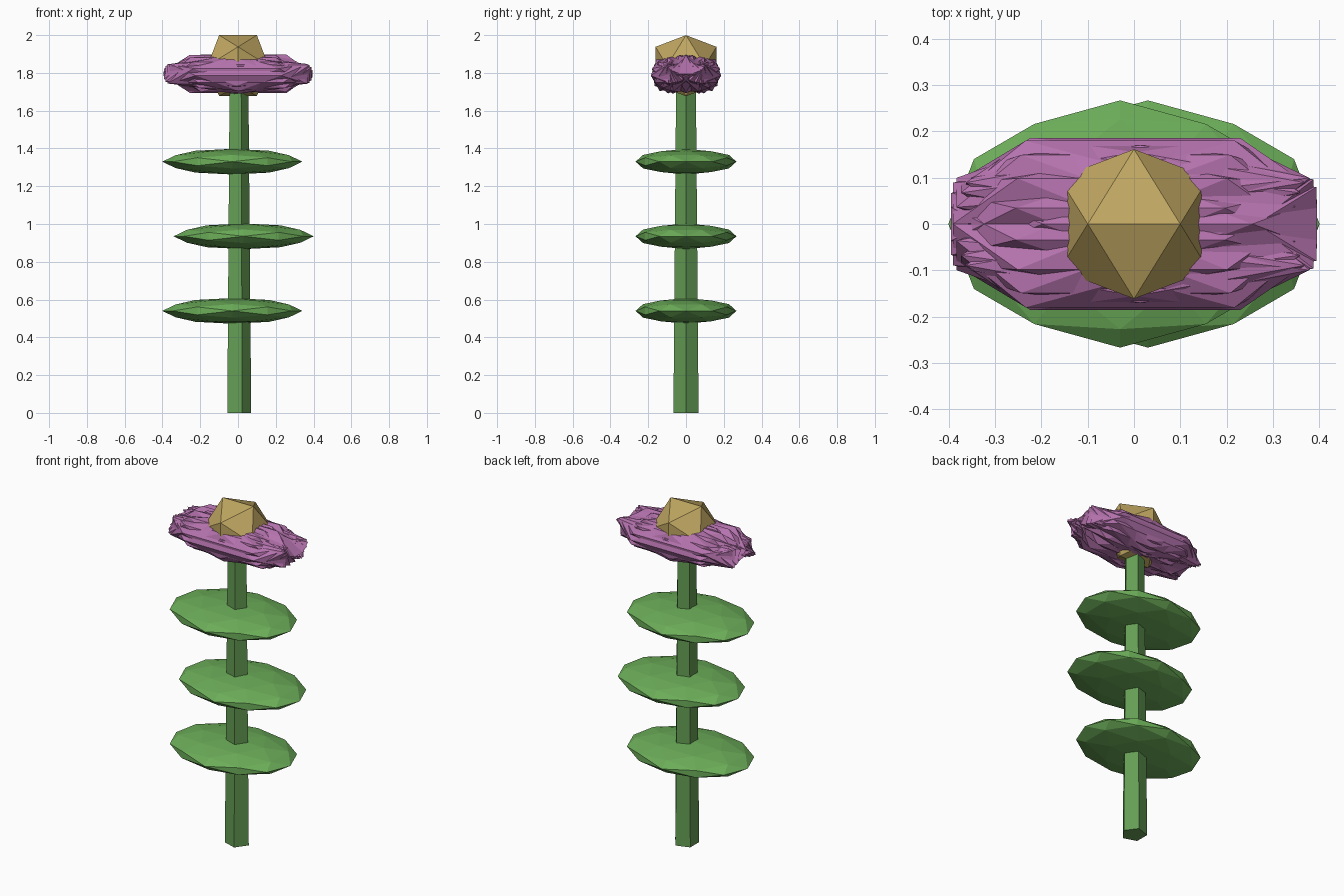
import bpy, bmesh, math
from itertools import combinations
from mathutils import Vector, Matrix

if "Cube" in bpy.data.objects:
    bpy.data.objects.remove(bpy.data.objects["Cube"])


def material(name, color):
    m = bpy.data.materials.new(name)
    m.diffuse_color = (*color, 1)
    m.use_nodes = True
    m.node_tree.nodes["Principled BSDF"].inputs["Base Color"].default_value = m.diffuse_color
    return m


STEM = material("stem_green", (0.13, 0.34, 0.09))
LEAF = material("leaf_green", (0.15, 0.42, 0.10))
PETAL = material("petal_purple", (0.46, 0.17, 0.42))
GOLD = material("centre_gold", (0.52, 0.38, 0.12))


def ico_points(detail):
    # icosahedron with an edge along x on top, optionally split once
    t = (1 + math.sqrt(5)) / 2
    pts = []
    for s in (-1, 1):
        for u in (-1, 1):
            pts += [Vector((s, 0, u * t)), Vector((0, s * t, u)), Vector((s * t, u, 0))]
    mids = [(a + b) for a, b in combinations(pts, 2) if (a - b).length < 2.1]
    return [p.normalized() for p in (pts + mids if detail else pts)]


def add_ico(bm, loc, scale, detail=0, roll=0):
    rot = Matrix.Rotation(roll, 3, 'X')
    verts = [bm.verts.new(rot @ Vector([c * s for c, s in zip(p, scale)]) + Vector(loc))
             for p in ico_points(detail)]
    bmesh.ops.convex_hull(bm, input=verts)


def finish(bm, name, mat):
    bmesh.ops.recalc_face_normals(bm, faces=bm.faces)
    me = bpy.data.meshes.new(name)
    bm.to_mesh(me)
    bm.free()
    me.materials.append(mat)
    bpy.context.collection.objects.link(bpy.data.objects.new(name, me))


# five-sided tapering stem
bm = bmesh.new()
bmesh.ops.create_cone(bm, cap_ends=True, segments=5, radius1=0.07, radius2=0.055, depth=1.75,
                      matrix=Matrix.Translation((0, 0, 0.875)) @ Matrix.Rotation(-math.pi / 2, 4, 'Z'))
finish(bm, "stem", STEM)

# three flat leaves, alternating sides
for i, z in enumerate((0.54, 0.935, 1.33)):
    bm = bmesh.new()
    add_ico(bm, (0.03 if i == 1 else -0.03, 0, z), (0.371, 0.267, 0.068), 1)
    finish(bm, f"leaf_{i + 1}", LEAF)

# ring of overlapping long petals
bm = bmesh.new()
N = 17
for i in range(N):
    a = 2 * math.pi * i / N
    add_ico(bm, (0.03 * math.cos(a), 0.085 * math.sin(a), 1.795),
            (0.43, 0.10, 0.12), 0, a)
finish(bm, "petals", PETAL)

# faceted flower centre
bm = bmesh.new()
add_ico(bm, (0, 0, 1.838), (0.19, 0.19, 0.19))
finish(bm, "flower_centre", GOLD)
